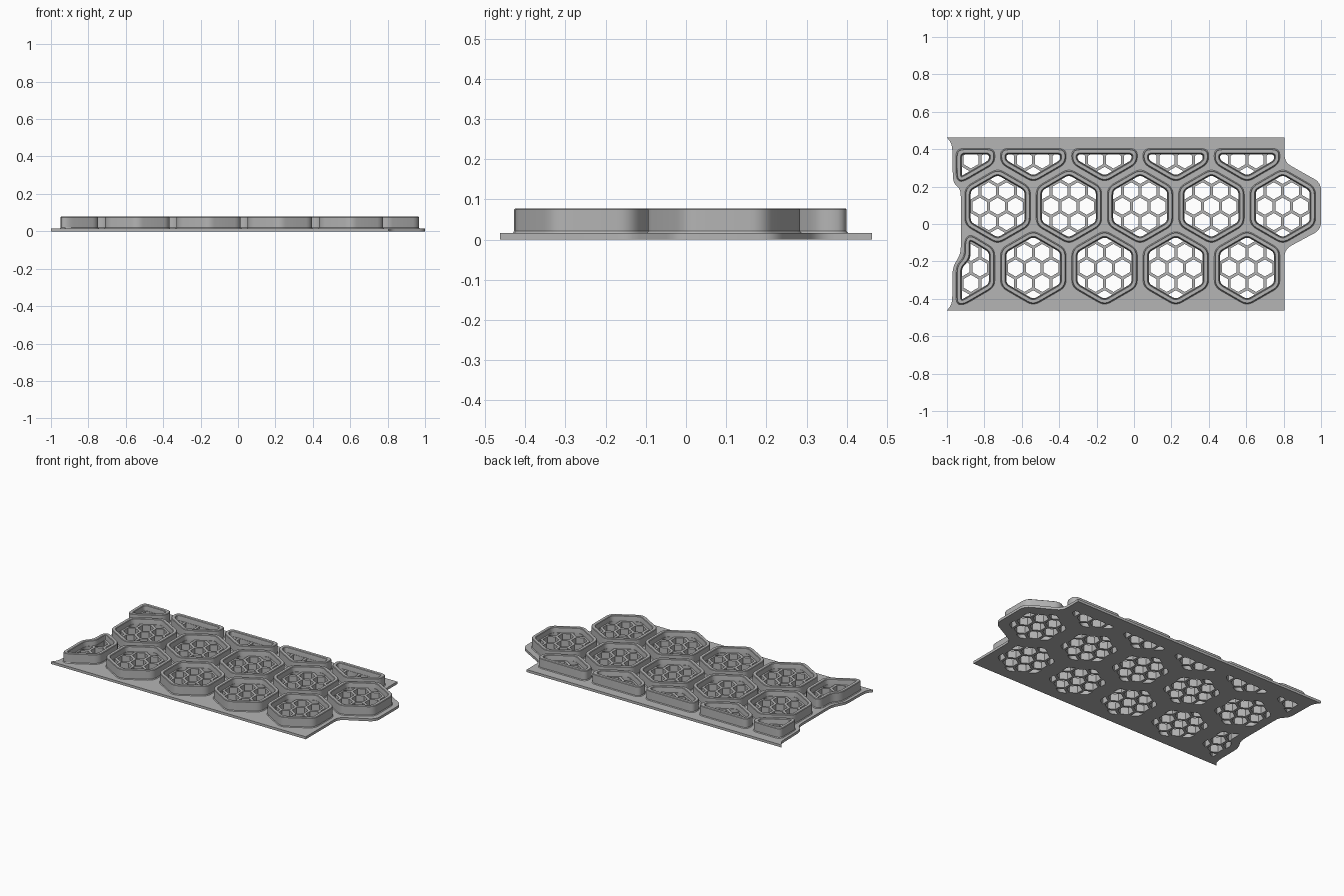
import bpy, bmesh, math
from mathutils import Vector
from mathutils.geometry import intersect_line_line_2d, area_tri

if "Cube" in bpy.data.objects:
    bpy.data.objects.remove(bpy.data.objects["Cube"])

PLATE_Z, MESH_Z, RIM_Z = 0.016, 0.045, 0.078
PITCH, ROW = 0.381, 0.33          # spacing of the large cells
HALF, WALL = 0.172, 0.026         # cell half width, wall thickness
STRUT = 0.016

grey = bpy.data.materials.new("matte grey")
grey.use_nodes = True
GREY = (0.46, 0.46, 0.46, 1)
grey.diffuse_color = GREY
grey.node_tree.nodes["Principled BSDF"].inputs["Base Color"].default_value = GREY


def finish(name, mesh):
    ob = bpy.data.objects.new(name, mesh)
    bpy.context.collection.objects.link(ob)
    mesh.materials.clear()
    mesh.materials.append(grey)
    bpy.ops.object.select_all(action='DESELECT')
    ob.select_set(True)
    bpy.context.view_layer.objects.active = ob
    bpy.ops.object.shade_smooth_by_angle()
    return ob


def hexagon(cx, cy, half):
    """Pointy-top hexagon, counter-clockwise."""
    r = half / math.cos(math.pi / 6)
    return [Vector((cx + r * math.cos(math.radians(a)), cy + r * math.sin(math.radians(a))))
            for a in range(30, 390, 60)]


def inset(poly, d):
    """Move every edge of a counter-clockwise polygon inward by d."""
    out = []
    for i, p in enumerate(poly):
        e1 = (p - poly[i - 1]).normalized()
        e2 = (poly[(i + 1) % len(poly)] - p).normalized()
        n1, n2 = Vector((-e1.y, e1.x)), Vector((-e2.y, e2.x))
        out.append(p + (n1 + n2) * (d / (1 + n1.dot(n2))))
    return out


def rounded(poly, t, steps=5):
    """Round each corner, starting the curve t away from it."""
    out = []
    for i, p in enumerate(poly):
        a, b = poly[i - 1] - p, poly[(i + 1) % len(poly)] - p
        pa = p + a.normalized() * min(t, 0.45 * a.length)
        pb = p + b.normalized() * min(t, 0.45 * b.length)
        for k in range(steps + 1):
            s = k / steps
            out.append(pa * (1 - s) ** 2 + p * 2 * s * (1 - s) + pb * s * s)
    return out


def cell_loop(poly, d):
    return rounded(inset(poly, d), max(0.006, 0.036 - d * 0.58))


def clip(poly, convex):
    """Part of poly inside a counter-clockwise convex polygon."""
    for i, b in enumerate(convex):
        a = convex[i - 1]
        n = Vector((a.y - b.y, b.x - a.x))
        res = []
        for j, q in enumerate(poly):
            p = poly[j - 1]
            dp, dq = n.dot(p - a), n.dot(q - a)
            if (dp >= 0) != (dq >= 0):
                res.append(p.lerp(q, dp / (dp - dq)))
            if dq >= 0:
                res.append(q)
        poly = res
        if not poly:
            break
    return [p for i, p in enumerate(poly) if (p - poly[i - 1]).length > 1e-4]


def area(poly):
    return sum(poly[i - 1].cross(p) for i, p in enumerate(poly)) / 2


def slab(name, loops, height):
    """Flat sheet with holes: first loop is the outline, the rest are holes."""
    cu = bpy.data.curves.new(name, 'CURVE')
    cu.dimensions, cu.fill_mode, cu.extrude = '2D', 'BOTH', height / 2
    for loop in loops:
        sp = cu.splines.new('POLY')
        sp.points.add(len(loop) - 1)
        for pt, v in zip(sp.points, loop):
            pt.co = (v.x, v.y, 0, 1)
        sp.use_cyclic_u = True
    tmp = bpy.data.objects.new(name + " curve", cu)
    bpy.context.collection.objects.link(tmp)
    dg = bpy.context.evaluated_depsgraph_get()
    mesh = bpy.data.meshes.new_from_object(tmp.evaluated_get(dg))
    bpy.data.objects.remove(tmp)
    bm = bmesh.new()
    bm.from_mesh(mesh)
    bmesh.ops.remove_doubles(bm, verts=bm.verts, dist=1e-5)
    bmesh.ops.translate(bm, verts=bm.verts, vec=(0, 0, height / 2))
    bmesh.ops.recalc_face_normals(bm, faces=bm.faces)
    bm.to_mesh(mesh)
    bm.free()
    return finish(name, mesh)


def wall(name, poly):
    """Closed ring swept round the cell with eased rim edges."""
    section = [(-0.005, PLATE_Z - 0.002), (0, PLATE_Z + 0.005), (0, RIM_Z - 0.003),
               (0.003, RIM_Z), (WALL - 0.006, RIM_Z), (WALL - 0.003, RIM_Z - 0.003),
               (WALL, MESH_Z), (WALL, 0.002)]
    bm = bmesh.new()
    rings = [[bm.verts.new((p.x, p.y, z)) for p in cell_loop(poly, d)] for d, z in section]
    for i, ring in enumerate(rings):
        nxt = rings[(i + 1) % len(rings)]
        for j in range(len(ring)):
            bm.faces.new((ring[j - 1], ring[j], nxt[j], nxt[j - 1]))
    bmesh.ops.recalc_face_normals(bm, faces=bm.faces)
    mesh = bpy.data.meshes.new(name)
    bm.to_mesh(mesh)
    bm.free()
    finish(name, mesh)


def box(x0, x1, y0, y1):
    return [Vector(v) for v in ((x0, y0), (x1, y0), (x1, y1), (x0, y1))]


# Cell layout: name, outline, lattice centre
X0 = 0.033
cells = []
for i in range(-2, 3):
    x = X0 + PITCH * i
    cells.append(("middle_cell", hexagon(x, 0.095, HALF), (x, 0.095)))
    x -= PITCH / 2
    back = clip(hexagon(x, 0.095 + ROW, HALF), box(-0.948, 1, -1, 0.40))
    cells.append(("back_cell", back, (x, 0.095 + ROW)))
    if i > -2:
        cells.append(("front_cell", hexagon(x, 0.095 - ROW, HALF), (x, 0.095 - ROW)))
xe = X0 - 2.5 * PITCH
corner = [Vector(v) for v in ((-0.948, -0.425), (-0.91, -0.43), (xe + HALF, -0.335),
                              (xe + HALF, -0.135), (-0.875, -0.058), (-0.903, -0.085),
                              (-0.903, -0.175), (-0.948, -0.225))]
cells.append(("front_corner_cell", corner, (xe, 0.095 - ROW)))

# Base plate with one opening per cell
right_side = [(0.805, -0.463), (0.805, -0.135), (1.0, -0.03), (1.0, 0.22), (0.805, 0.33),
              (0.805, 0.463)]
left_side = [(-1.0, 0.463), (-0.972, 0.425), (-0.968, 0.22), (-0.926, 0.185), (-0.926, -0.16),
             (-0.97, -0.23), (-0.972, -0.425), (-1.0, -0.463)]
outline = rounded([Vector(v) for v in right_side], 0.0)
edge = [Vector(v) for v in right_side + left_side]
outline = []
for p, r in zip(edge, rounded(edge, 0.04, 1)[::2]):
    outline.append(p)
soft = rounded(edge, 0.04)
per = len(soft) // len(edge)
outline = []
for i, p in enumerate(edge):
    # Sheet corners stay crisp, the flowing bends are rounded
    outline += [p] if abs(p.y) > 0.45 else soft[i * per:(i + 1) * per]
slab("base_plate", [outline] + [cell_loop(p, WALL / 2) for _, p, _ in cells], PLATE_Z)

# Walls and honeycomb grilles
small = PITCH / 4
for name, poly, (cx, cy) in cells:
    wall(name + "_wall", poly)
    inner = cell_loop(poly, WALL + 0.002)
    loops = [cell_loop(poly, WALL / 2)]
    for r in range(-3, 4):
        for c in range(-3, 4):
            hx = cx + small * (c + (r % 2) / 2)
            hole = clip(inner, hexagon(hx, cy + r * ROW / 4, (small - STRUT) / 2))
            if len(hole) > 2 and area(hole) > 0.00015:
                loops.append(hole)
    slab(name + "_grille", loops, MESH_Z)
